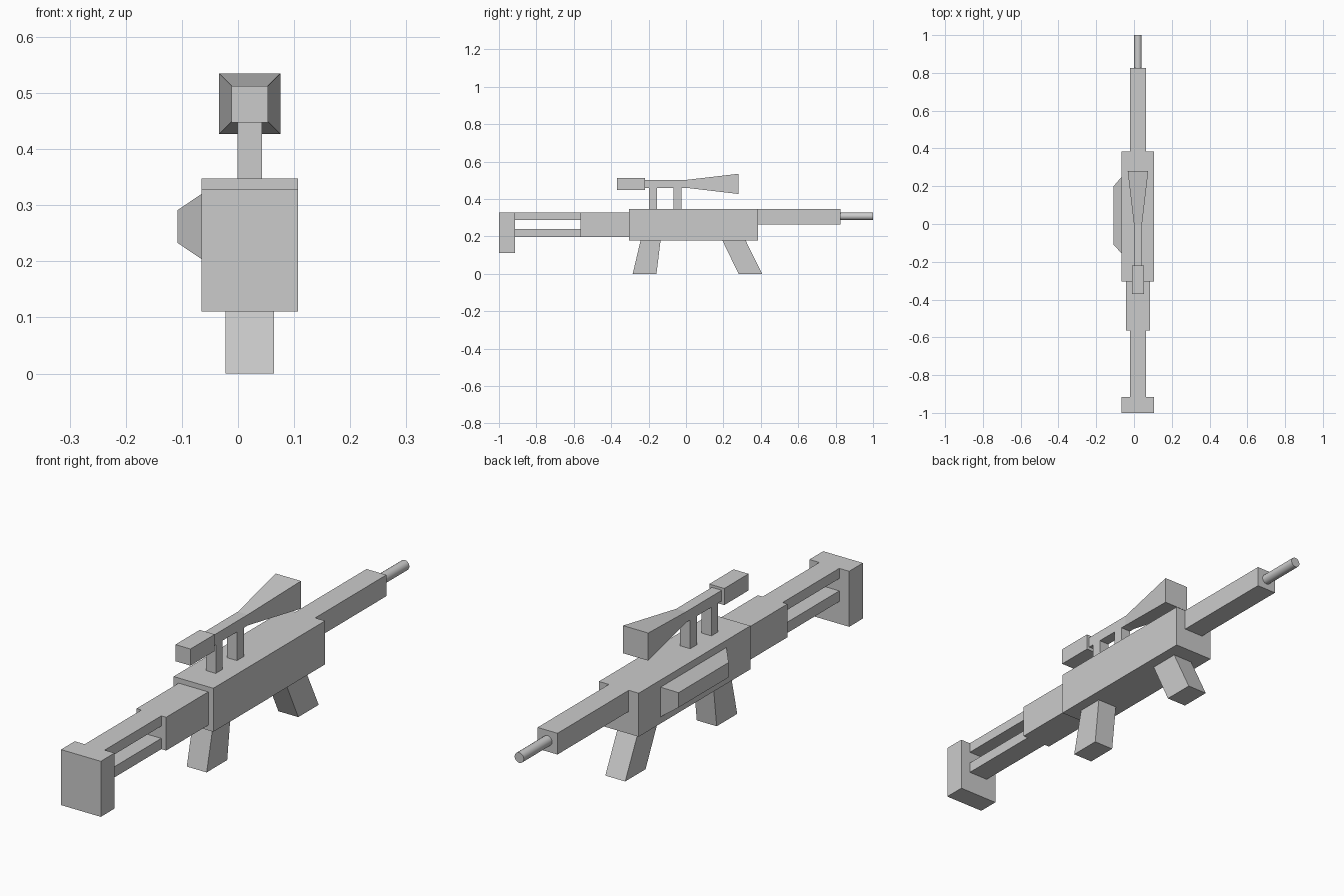
import bpy, bmesh
from math import pi

if "Cube" in bpy.data.objects:
    bpy.data.objects.remove(bpy.data.objects["Cube"])

CX = 0.021  # centre line of the model


def add_mesh(name, bm):
    bmesh.ops.recalc_face_normals(bm, faces=bm.faces)
    mesh = bpy.data.meshes.new(name)
    bm.to_mesh(mesh)
    bm.free()
    obj = bpy.data.objects.new(name, mesh)
    bpy.context.collection.objects.link(obj)
    return obj


def loft(name, ring_a, ring_b):
    """Solid between two four-cornered rings."""
    bm = bmesh.new()
    a = [bm.verts.new(p) for p in ring_a]
    b = [bm.verts.new(p) for p in ring_b]
    bm.faces.new(a)
    bm.faces.new(b)
    for i in range(4):
        j = (i + 1) % 4
        bm.faces.new((a[i], a[j], b[j], b[i]))
    return add_mesh(name, bm)


def section(y, half, z0, z1):
    return [(CX - half, y, z0), (CX + half, y, z0), (CX + half, y, z1), (CX - half, y, z1)]


def box(name, half, y0, y1, z0, z1):
    return loft(name, section(y0, half, z0, z1), section(y1, half, z0, z1))


def grip(name, half, bottom, top, z1):
    ring = lambda ys, z: [(CX - half, ys[0], z), (CX + half, ys[0], z),
                          (CX + half, ys[1], z), (CX - half, ys[1], z)]
    return loft(name, ring(bottom, 0), ring(top, z1))


def side_ring(x, y0, y1, z0, z1):
    return [(x, y0, z0), (x, y1, z0), (x, y1, z1), (x, y0, z1)]


# Receiver and barrel shroud
box("receiver", 0.086, -0.305, 0.385, 0.178, 0.348)
box("barrel_shroud", 0.043, 0.385, 0.825, 0.265, 0.348)

# Round barrel
bpy.ops.mesh.primitive_cylinder_add(vertices=16, radius=0.02, depth=0.175,
                                    location=(CX, 0.9125, 0.308), rotation=(pi / 2, 0, 0))
bpy.context.object.name = "barrel"
bpy.ops.object.shade_smooth_by_angle()

# Skeleton stock
box("stock_block", 0.064, -0.565, -0.305, 0.198, 0.328)
box("stock_upper_bar", 0.043, -0.915, -0.565, 0.288, 0.328)
box("stock_lower_bar", 0.043, -0.915, -0.565, 0.198, 0.240)
box("butt_plate", 0.086, -1.0, -0.915, 0.111, 0.328)

# Slanted grips
grip("rear_grip", 0.043, (-0.285, -0.158), (-0.243, -0.136), 0.178)
grip("front_grip", 0.043, (0.281, 0.407), (0.195, 0.319), 0.178)

# Scope with two mounts and a flared front
for name, y in (("rear_scope_mount", -0.177), ("front_scope_mount", -0.046)):
    box(name, 0.0215, y - 0.021, y + 0.021, 0.348, 0.460)
box("scope_tube", 0.0215, -0.22, 0.0, 0.460, 0.502)
box("scope_eyepiece", 0.0325, -0.37, -0.22, 0.447, 0.512)
loft("scope_flare", section(0.0, 0.0215, 0.460, 0.502), section(0.281, 0.0545, 0.427, 0.535))

# Tapered panel on the left side
loft("side_panel", side_ring(CX - 0.086, -0.157, 0.250, 0.204, 0.320),
     side_ring(-0.108, -0.109, 0.200, 0.233, 0.291))
